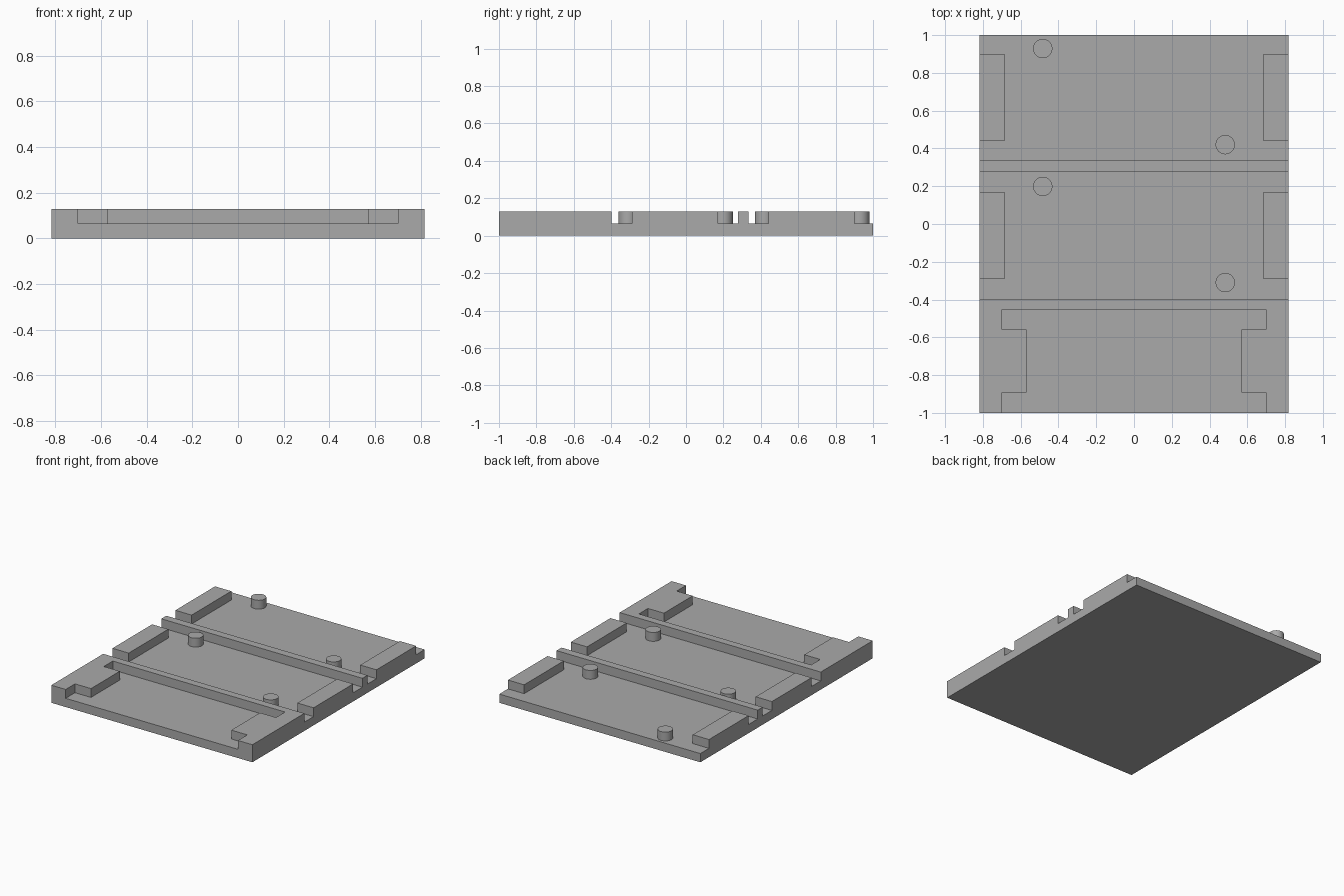
import bpy
import bmesh

if "Cube" in bpy.data.objects:
    bpy.data.objects.remove(bpy.data.objects["Cube"], do_unlink=True)

HALF_W, FLOOR, TOP = 0.817, 0.064, 0.129

grey = bpy.data.materials.new("plain_grey")
grey.use_nodes = True
colour = (0.4, 0.4, 0.4, 1)
grey.diffuse_color = colour
grey.node_tree.nodes["Principled BSDF"].inputs["Base Color"].default_value = colour


def prism(name, outline, z0=FLOOR, z1=TOP):
    """Extrude a counter-clockwise xy outline from z0 to z1."""
    bm = bmesh.new()
    face = bm.faces.new([bm.verts.new((x, y, z0)) for x, y in outline])
    result = bmesh.ops.extrude_face_region(bm, geom=[face], use_keep_orig=True)
    top = [v for v in result["geom"] if isinstance(v, bmesh.types.BMVert)]
    bmesh.ops.translate(bm, verts=top, vec=(0, 0, z1 - z0))
    bmesh.ops.recalc_face_normals(bm, faces=bm.faces)
    mesh = bpy.data.meshes.new(name)
    bm.to_mesh(mesh)
    bm.free()
    mesh.materials.append(grey)
    obj = bpy.data.objects.new(name, mesh)
    bpy.context.collection.objects.link(obj)
    return obj


def slab(name, x0, x1, y0, y1, z0=FLOOR, z1=TOP):
    return prism(name, [(x0, y0), (x1, y0), (x1, y1), (x0, y1)], z0, z1)


# Base plate and the full-width divider rib
slab("base_plate", -HALF_W, HALF_W, -1, 1, 0, FLOOR)
slab("divider_rib", -HALF_W, HALF_W, 0.277, 0.335)

# Front frame: back bar and two side walls with inward tabs, open at the front
right_half = [(0.70, -1), (HALF_W, -1), (HALF_W, -0.397)]
inner = [(0.70, -0.453), (0.70, -0.558), (0.57, -0.558), (0.57, -0.892), (0.70, -0.892)]
mirrored = [(-x, y) for x, y in reversed(right_half)]
mirrored_inner = [(-x, y) for x, y in reversed(inner)]
prism("front_frame", right_half + mirrored + mirrored_inner + inner)

# Two bays, each with side blocks and a diagonal pair of locating pegs
for bay, y in (("middle", -0.29), ("rear", 0.44)):
    slab(bay + "_left_block", 0.685, HALF_W, y, y + 0.46)
    slab(bay + "_right_block", -HALF_W, -0.685, y, y + 0.46)
    for side, x, offset in (("left", 0.483, -0.02), ("right", -0.483, 0.489)):
        bpy.ops.mesh.primitive_cylinder_add(
            vertices=48, radius=0.051, depth=TOP - FLOOR,
            location=(x, y + offset, (TOP + FLOOR) / 2))
        peg = bpy.context.object
        peg.name = f"{bay}_{side}_peg"
        peg.data.materials.append(grey)
        bpy.ops.object.shade_smooth_by_angle()
